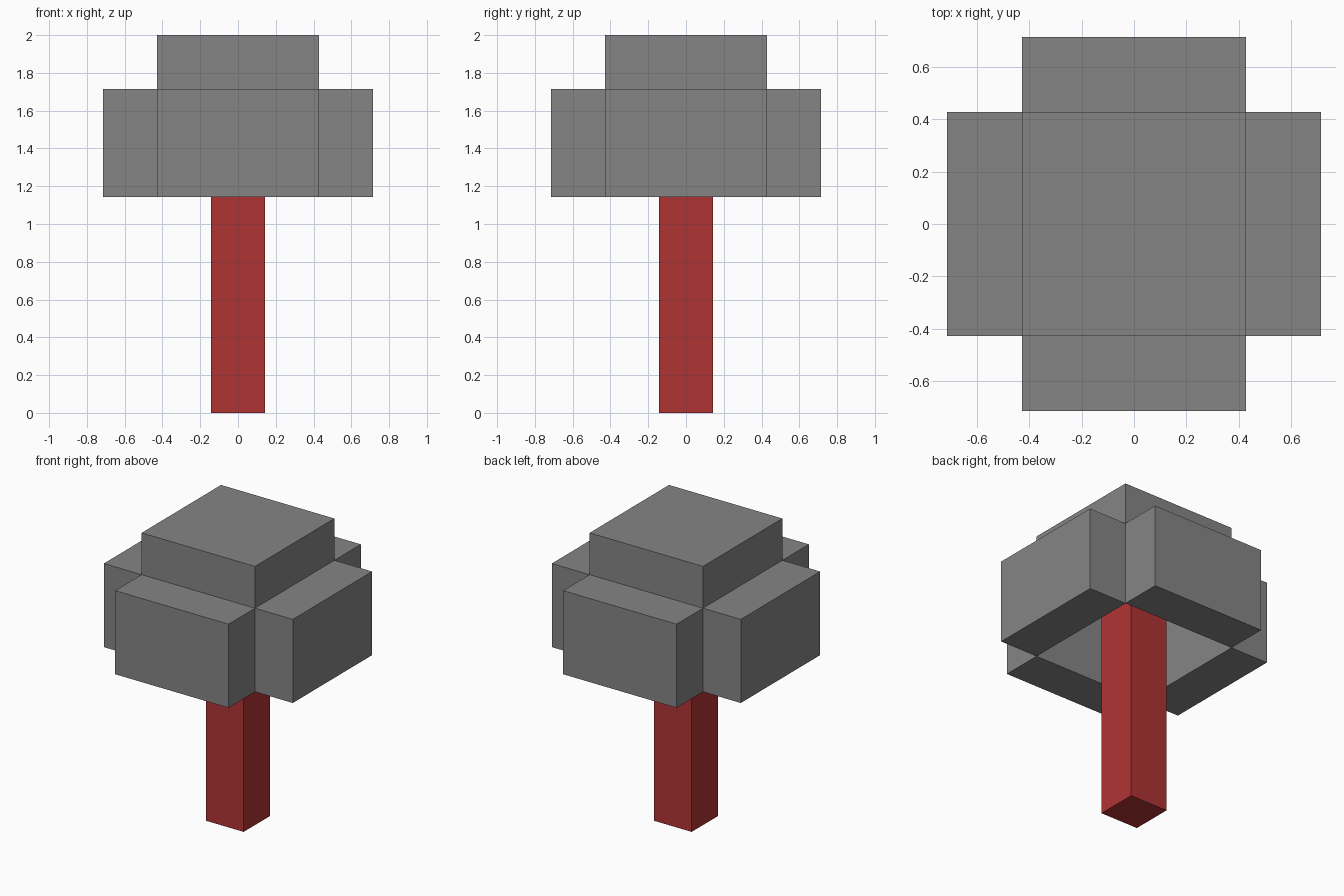
import bpy
from math import pi
from mathutils import Matrix, Vector

if "Cube" in bpy.data.objects:
    bpy.data.objects.remove(bpy.data.objects["Cube"], do_unlink=True)

U = 2 / 7  # one block: the model is seven blocks tall


def make_material(name, rgb):
    mat = bpy.data.materials.new(name)
    mat.use_nodes = True
    color = (*rgb, 1)
    mat.diffuse_color = color
    mat.node_tree.nodes["Principled BSDF"].inputs["Base Color"].default_value = color
    return mat


def box(name, size, center, mat):
    """Box with size and centre given in blocks."""
    bpy.ops.mesh.primitive_cube_add(size=1)
    obj = bpy.context.object
    obj.name = name
    place = Matrix.Translation(Vector(center) * U)
    obj.data.transform(place @ Matrix.Diagonal((*(Vector(size) * U), 1)))
    obj.data.materials.append(mat)
    return obj


grey = make_material("grey", (0.235, 0.235, 0.235))
red = make_material("red", (0.434, 0.034, 0.034))

# Trunk runs up through the hollow crown to the cap
box("trunk", (1, 1, 6), (0, 0, 3), red)

# Cap closes the top of the crown
box("crown_cap", (3, 3, 1), (0, 0, 6.5), grey)

# Four side blocks surround a hollow centre that is open below
for i, side in enumerate(("left", "back", "right", "front")):
    block = box("crown_" + side, (1, 3, 2), (2, 0, 5), grey)
    block.data.transform(Matrix.Rotation(i * pi / 2, 4, "Z"))
